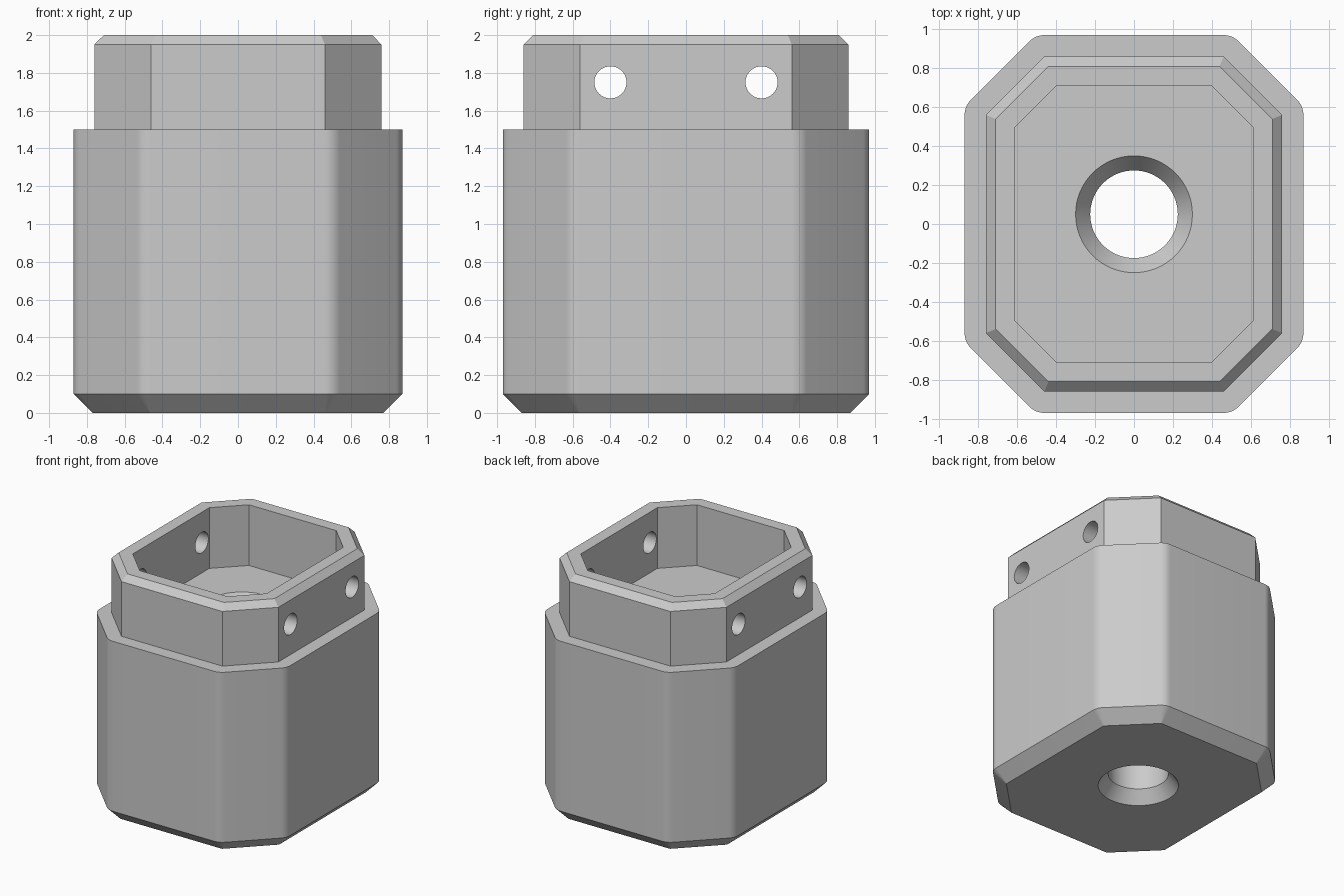
import bpy, bmesh, math
from mathutils import Matrix

if "Cube" in bpy.data.objects:
    bpy.data.objects.remove(bpy.data.objects["Cube"])

HALF_X, HALF_Y, CUT = 0.76, 0.86, 0.30   # collar octagon
SHOULDER, TOP = 1.5, 2.0

grey = bpy.data.materials.new("plain grey")
grey.use_nodes = True
colour = (0.6, 0.6, 0.6, 1)
grey.diffuse_color = colour
grey.node_tree.nodes["Principled BSDF"].inputs["Base Color"].default_value = colour


def corners():
    """Octagon corners, counter-clockwise, each with its first edge normal angle."""
    a, b = HALF_X - CUT, HALF_Y - CUT
    pts = [(HALF_X, b), (a, HALF_Y), (-a, HALF_Y), (-HALF_X, b),
           (-HALF_X, -b), (-a, -HALF_Y), (a, -HALF_Y), (HALF_X, -b)]
    return [(x, y, i * math.pi / 4) for i, (x, y) in enumerate(pts)]


def sharp_ring(offset, z):
    """Octagon offset with mitred corners."""
    r = offset / math.cos(math.pi / 8)
    return [(x + r * math.cos(t + math.pi / 8), y + r * math.sin(t + math.pi / 8), z)
            for x, y, t in corners()]


def round_ring(offset, z, steps=8):
    """Octagon offset with rounded corners."""
    ring = []
    for x, y, t in corners():
        for k in range(steps + 1):
            a = t + k / steps * math.pi / 4
            ring.append((x + offset * math.cos(a), y + offset * math.sin(a), z))
    return ring


def circle_ring(radius, z, y, n=64):
    return [(radius * math.cos(2 * math.pi * i / n),
             y + radius * math.sin(2 * math.pi * i / n), z) for i in range(n)]


def loft(name, rings, closed=False):
    """Skin a stack of rings; cap the ends, or join last to first."""
    bm = bmesh.new()
    loops = [[bm.verts.new(p) for p in ring] for ring in rings]
    n = len(loops[0])
    pairs = list(zip(loops, loops[1:]))
    if closed:
        pairs.append((loops[-1], loops[0]))
    else:
        bm.faces.new(loops[0])
        bm.faces.new(loops[-1])
    for low, high in pairs:
        for i in range(n):
            j = (i + 1) % n
            bm.faces.new((low[i], low[j], high[j], high[i]))
    bmesh.ops.recalc_face_normals(bm, faces=bm.faces)
    mesh = bpy.data.meshes.new(name)
    bm.to_mesh(mesh)
    bm.free()
    obj = bpy.data.objects.new(name, mesh)
    obj.data.materials.append(grey)
    bpy.context.collection.objects.link(obj)
    return obj


def activate(obj):
    bpy.ops.object.select_all(action='DESELECT')
    obj.select_set(True)
    bpy.context.view_layer.objects.active = obj


def drill(obj, cutter):
    mod = obj.modifiers.new("drill", 'BOOLEAN')
    mod.operation = 'DIFFERENCE'
    mod.solver = 'EXACT'
    mod.object = cutter
    activate(obj)
    bpy.ops.object.modifier_apply(modifier=mod.name)
    bpy.data.objects.remove(cutter)


# Body with rounded uprights and a chamfered foot
body = loft("body", [round_ring(0.01, 0), round_ring(0.11, 0.1), round_ring(0.11, SHOULDER)])

# Central bore, countersunk at both ends
bore = [(0.375, -0.1), (0.3, 0), (0.225, 0.1),
        (0.225, SHOULDER - 0.1), (0.3, SHOULDER), (0.375, SHOULDER + 0.1)]
drill(body, loft("bore_cutter", [circle_ring(r, z, 0.05) for r, z in bore]))

# Collar wall with a chamfered outer rim
collar = loft("collar", [sharp_ring(0, SHOULDER), sharp_ring(0, TOP - 0.05),
                         sharp_ring(-0.05, TOP), sharp_ring(-0.15, TOP),
                         sharp_ring(-0.15, SHOULDER)], closed=True)

# Cross holes through both side walls
for y in (-0.4, 0.4):
    pin = loft("pin_cutter", [circle_ring(0.085, z, 0, 40) for z in (-1, 1)])
    pin.data.transform(Matrix.Translation((0, y, 1.75)) @ Matrix.Rotation(math.pi / 2, 4, 'Y'))
    drill(collar, pin)

for part in (body, collar):
    activate(part)
    bpy.ops.object.shade_smooth_by_angle(angle=math.radians(30))
